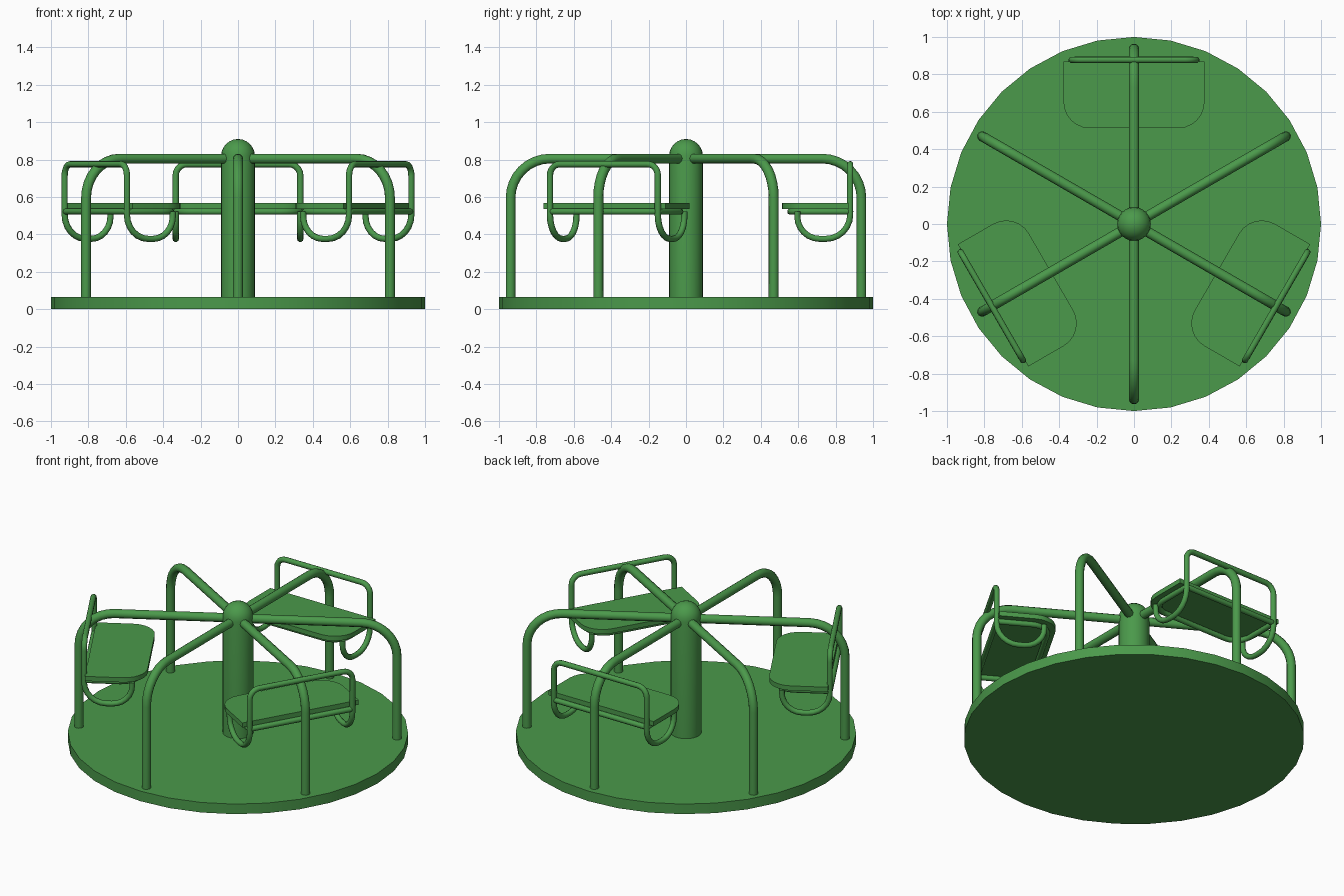
import bpy, bmesh, math
from mathutils import Vector, Matrix

cube = bpy.data.objects.get("Cube")
if cube:
    bpy.data.objects.remove(cube, do_unlink=True)

green = bpy.data.materials.new("playground_green")
green.use_nodes = True
colour = (0.07, 0.32, 0.07, 1)
green.diffuse_color = colour
green.node_tree.nodes["Principled BSDF"].inputs["Base Color"].default_value = colour


def add(name, mesh, turn=0):
    """Link a mesh as a green, smooth-by-angle part turned about z."""
    ob = bpy.data.objects.new(name, mesh)
    bpy.context.collection.objects.link(ob)
    mesh.materials.clear()
    mesh.materials.append(green)
    mesh.transform(Matrix.Rotation(turn, 4, "Z"))
    bpy.ops.object.select_all(action="DESELECT")
    ob.select_set(True)
    bpy.context.view_layer.objects.active = ob
    bpy.ops.object.shade_smooth_by_angle(angle=math.radians(40))
    return ob


def rounded(points, radii, closed=False, steps=6):
    """Replace each corner of a path with an arc of the given radius."""
    pts = [Vector(p) for p in points]
    out = []
    for i, p in enumerate(pts):
        r = radii[i]
        if r == 0 or (not closed and i in (0, len(pts) - 1)):
            out.append(p)
            continue
        a = (pts[i - 1] - p).normalized()
        b = (pts[(i + 1) % len(pts)] - p).normalized()
        half = a.angle(b) / 2
        centre = p + (a + b).normalized() * r / math.sin(half)
        start = p + a * r / math.tan(half) - centre
        end = p + b * r / math.tan(half) - centre
        sweep = start.angle(end)
        for k in range(steps + 1):
            t = k / steps
            out.append(centre + (start * math.sin((1 - t) * sweep)
                                 + end * math.sin(t * sweep)) / math.sin(sweep))
    return out


def tube(name, path, radius, turn, closed=False):
    curve = bpy.data.curves.new(name, "CURVE")
    curve.dimensions = "3D"
    curve.bevel_depth = radius
    curve.bevel_resolution = 3
    curve.use_fill_caps = True
    spline = curve.splines.new("POLY")
    spline.points.add(len(path) - 1)
    for sp, p in zip(spline.points, path):
        sp.co = (*p, 1)
    spline.use_cyclic_u = closed
    temp = bpy.data.objects.new(name + "_path", curve)
    bpy.context.collection.objects.link(temp)
    bpy.context.view_layer.update()
    mesh = bpy.data.meshes.new_from_object(
        temp.evaluated_get(bpy.context.evaluated_depsgraph_get()))
    bpy.data.objects.remove(temp, do_unlink=True)
    return add(name, mesh, turn)


def slab(name, outline, z0, z1, turn=0):
    """Extrude a flat outline between two heights."""
    bm = bmesh.new()
    face = bm.faces.new([bm.verts.new((p[0], p[1], z0)) for p in outline])
    top = bmesh.ops.extrude_face_region(bm, geom=[face])["geom"]
    bmesh.ops.translate(bm, vec=(0, 0, z1 - z0),
                        verts=[v for v in top if isinstance(v, bmesh.types.BMVert)])
    bmesh.ops.recalc_face_normals(bm, faces=bm.faces)
    mesh = bpy.data.meshes.new(name)
    bm.to_mesh(mesh)
    bm.free()
    return add(name, mesh, turn)


def lathe(name, profile, sides):
    """Spin a radius/height profile around the z axis."""
    bm = bmesh.new()
    verts = [bm.verts.new((r, 0, z)) for r, z in profile]
    edges = [bm.edges.new(pair) for pair in zip(verts, verts[1:])]
    bmesh.ops.spin(bm, geom=verts + edges, cent=(0, 0, 0), axis=(0, 0, 1),
                   angle=math.tau, steps=sides)
    bmesh.ops.remove_doubles(bm, verts=bm.verts, dist=0.0005)
    bmesh.ops.recalc_face_normals(bm, faces=bm.faces)
    mesh = bpy.data.meshes.new(name)
    bm.to_mesh(mesh)
    bm.free()
    return add(name, mesh)


# Turning platform and domed centre post
DECK = 0.065
lathe("platform", [(0, 0), (1, 0), (1, DECK), (0, DECK)], 32)
dome = [(0.09 * math.cos(a), 0.82 + 0.09 * math.sin(a))
        for a in (math.pi / 2 * k / 6 for k in range(7))]
lathe("centre_post", [(0, DECK - 0.01), (0.09, DECK - 0.01)] + dome, 24)

# Six bent handrails reaching from the post down to the platform
rail = rounded([(0, 0.05, 0.805), (0, 0.938, 0.805), (0, 0.938, DECK - 0.01)],
               [0, 0.21, 0], steps=8)
for i in range(6):
    tube(f"handrail_{i + 1}", rail, 0.027, i * math.pi / 3)

# Three seats, each with a board, a ring frame and a looped backrest
W, BACK = 0.333, 0.878
board = rounded([(-0.377, 0.87, 0), (0.377, 0.87, 0), (0.377, 0.512, 0), (-0.377, 0.512, 0)],
                [0, 0, 0.14, 0.14], closed=True)
ring = rounded([(-W, BACK, 0.522), (W, BACK, 0.522), (W, 0.558, 0.522), (-W, 0.558, 0.522)],
               [0.02, 0.02, 0.11, 0.11], closed=True)
side = [(W, 0.595, 0.522), (W, 0.595, 0.376), (W, BACK, 0.376), (W, BACK, 0.775)]
loop = rounded(side + [(-x, y, z) for x, y, z in reversed(side)],
               [0, 0.12, 0.13, 0.06, 0.06, 0.13, 0.12, 0])
for i in range(3):
    turn = i * math.tau / 3
    slab(f"seat_board_{i + 1}", board, 0.537, 0.567, turn)
    tube(f"seat_frame_{i + 1}", ring, 0.017, turn, closed=True)
    tube(f"seat_backrest_{i + 1}", loop, 0.017, turn)
